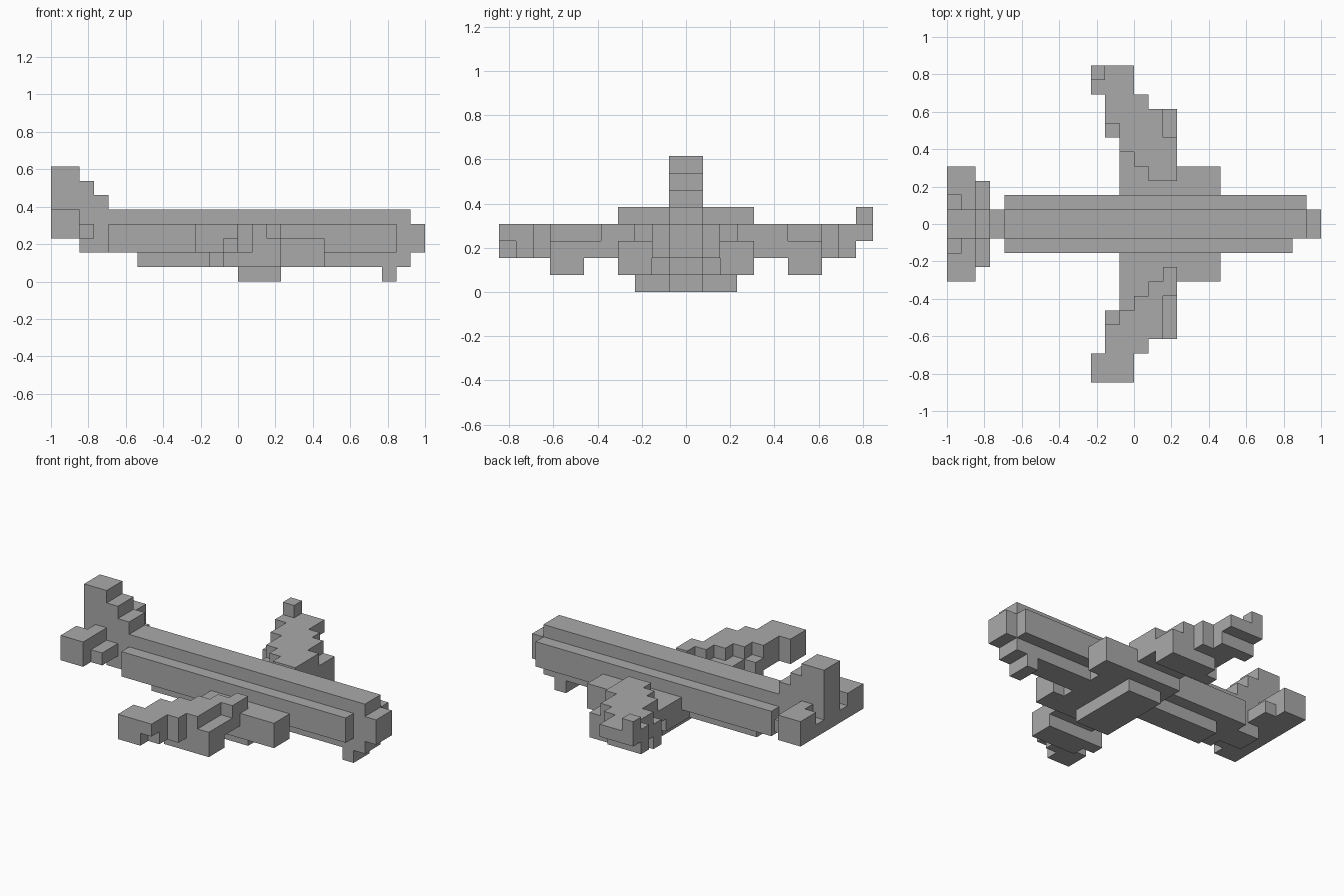
import bpy, bmesh
from itertools import product
from mathutils import Vector

if "Cube" in bpy.data.objects:
    bpy.data.objects.remove(bpy.data.objects["Cube"], do_unlink=True)

U = 1 / 13  # edge of one block

grey = bpy.data.materials.new("plain_grey")
grey.use_nodes = True
grey.diffuse_color = (0.4, 0.4, 0.4, 1)
grey.node_tree.nodes["Principled BSDF"].inputs["Base Color"].default_value = (0.4, 0.4, 0.4, 1)

parts = {}
taken = set()


def blocks(*spans):
    """All block cells inside boxes given as x, y and z spans."""
    return {c for s in spans
            for c in product(*(range(s[i], s[i + 1]) for i in (0, 2, 4)))}


def flip(cells):
    """Mirror cells across the fuselage."""
    return {(x, -1 - y, z) for x, y, z in cells}


def part(name, cells):
    parts[name] = cells - taken
    taken.update(cells)


def skin(name, cells):
    """Make an object from the exposed sides of its cells."""
    bm = bmesh.new()
    for cell in cells:
        for axis, sign in product(range(3), (-1, 1)):
            n = Vector((0, 0, 0))
            n[axis] = sign
            if tuple(int(a + b) for a, b in zip(cell, n)) in taken:
                continue
            u = Vector((0, 0, 0))
            u[(axis + 1) % 3] = 0.5
            v = n.cross(u)
            mid = Vector(cell) + Vector((0.5, 0.5, 0.5)) + n / 2
            corners = (mid - u - v, mid + u - v, mid + u + v, mid - u + v)
            bm.faces.new([bm.verts.new(p * U) for p in corners])
    bmesh.ops.remove_doubles(bm, verts=bm.verts, dist=0.001)
    bmesh.ops.dissolve_limit(bm, angle_limit=0.01, verts=bm.verts, edges=bm.edges)
    mesh = bpy.data.meshes.new(name)
    bm.to_mesh(mesh)
    bm.free()
    mesh.materials.append(grey)
    bpy.context.collection.objects.link(bpy.data.objects.new(name, mesh))


# Fuselage: core, belly, nose and side panels
part("fuselage", blocks((-11, 12, -1, 1, 2, 5), (-7, 12, -1, 1, 1, 2)))
part("nose", blocks((12, 13, -1, 1, 2, 4)))
part("left_side_panel", blocks((-9, 12, 1, 2, 2, 4)))
part("right_side_panel", blocks((-9, 11, -2, -1, 2, 4)))

# Stepped tail fin and tailplane with a notch beside the fin
part("tail_fin", blocks((-13, -11, -1, 1, 3, 8), (-11, -10, -1, 1, 5, 7),
                        (-10, -9, -1, 1, 5, 6)))
half_tail = blocks((-13, -11, 1, 4, 3, 5), (-11, -10, 1, 3, 3, 4)) - blocks((-13, -12, 1, 2, 4, 5))
part("left_tailplane", half_tail)
part("right_tailplane", flip(half_tail))

# Landing gear
part("main_gear", blocks((0, 3, -3, 3, 0, 1)))
part("nose_gear", blocks((10, 11, -1, 1, 0, 1)))

# Wing roots
root = blocks((-1, 6, 2, 4, 1, 3), (-1, 5, 1, 2, 1, 2))
part("left_wing_root", root)
part("right_wing_root", flip(root))


def wing(starts, pod_cut):
    """Swept wing; starts gives where the raised layer begins per x column."""
    cells = blocks((-1, 3, 4, 6, 2, 3), (-2, 3, 6, 8, 2, 3), (-2, 1, 8, 9, 2, 4),
                   (-3, 0, 9, 11, 2, 4))
    for x, y in enumerate(starts, -2):
        cells |= blocks((x, x + 1, y, 8, 3, 4))
    cells -= blocks((2, 3, pod_cut, 8, 3, 4))
    # engine pod under the wing
    return cells | blocks((-1, 3, 6, 8, 1, 2), (-2, -1, 6, 7, 1, 2))


left = wing((7, 5, 4, 3, 3), 6) - blocks((-3, 0, 10, 11, 2, 3))
part("left_wing", left)
part("left_winglet", blocks((-3, -2, 10, 11, 4, 5)))
right = wing((7, 6, 5, 4, 3), 5) - blocks((-1, 0, 10, 11, 2, 3))
part("right_wing", flip(right))

for name, cells in parts.items():
    skin(name, cells)
